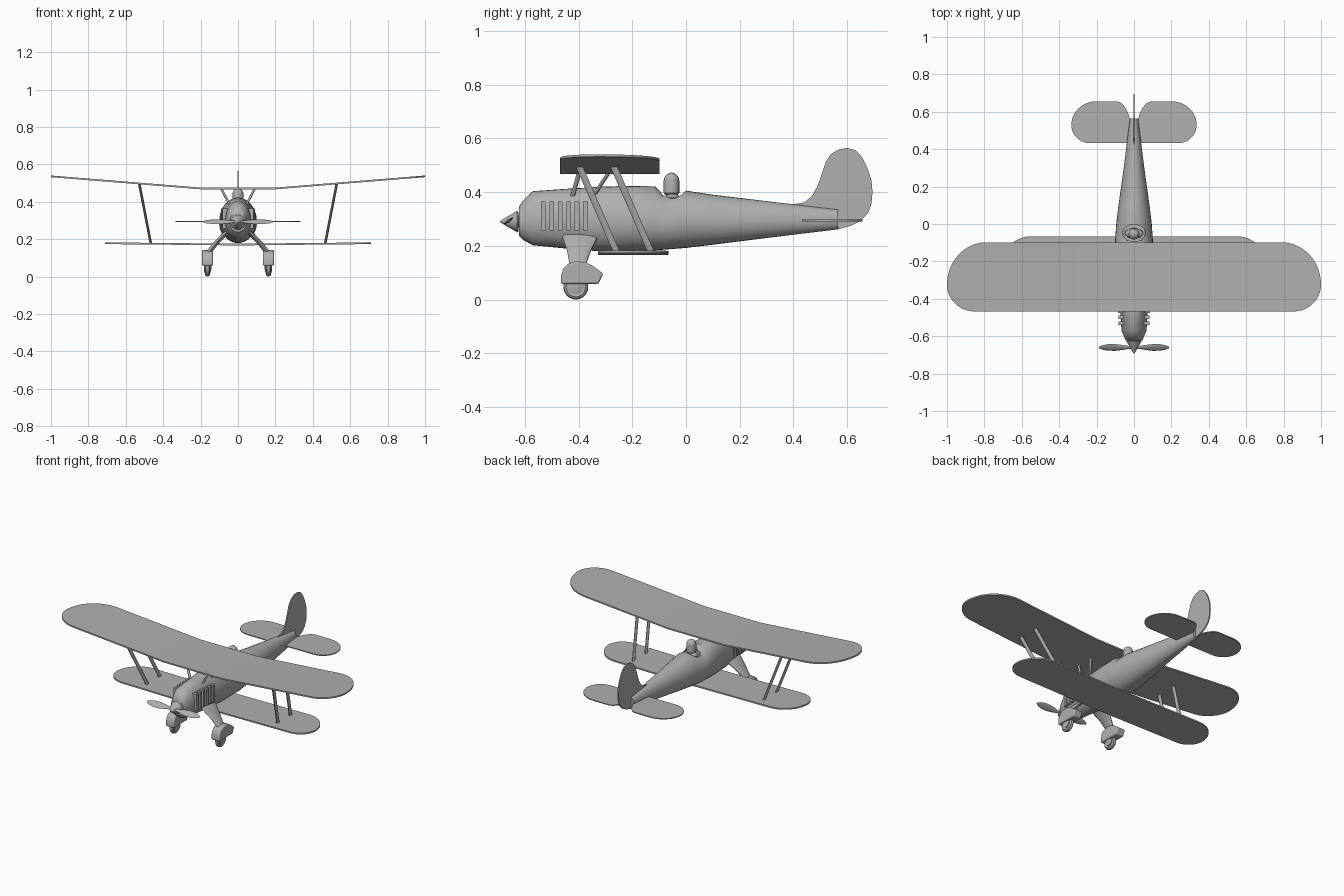
import bpy, bmesh, math
from mathutils import Vector

if "Cube" in bpy.data.objects:
    bpy.data.objects.remove(bpy.data.objects["Cube"])

grey = bpy.data.materials.new("plain grey")
grey.diffuse_color = (0.433, 0.433, 0.433, 1)
grey.use_nodes = True
grey.node_tree.nodes["Principled BSDF"].inputs["Base Color"].default_value = grey.diffuse_color


def finish(name, bm, smooth=35):
    bmesh.ops.remove_doubles(bm, verts=bm.verts, dist=1e-5)
    bmesh.ops.recalc_face_normals(bm, faces=bm.faces)
    me = bpy.data.meshes.new(name)
    bm.to_mesh(me)
    bm.free()
    me.materials.append(grey)
    ob = bpy.data.objects.new(name, me)
    bpy.context.collection.objects.link(ob)
    bpy.ops.object.select_all(action='DESELECT')
    ob.select_set(True)
    bpy.context.view_layer.objects.active = ob
    if smooth:
        bpy.ops.object.shade_smooth_by_angle(angle=math.radians(smooth))
    return ob


def loft(name, rings, smooth=35):
    """Skin a list of equal-length point rings and cap both ends."""
    bm = bmesh.new()
    vs = [[bm.verts.new(p) for p in r] for r in rings]
    n = len(vs[0])
    for a, b in zip(vs, vs[1:]):
        for i in range(n):
            j = (i + 1) % n
            bm.faces.new((a[i], a[j], b[j], b[i]))
    bm.faces.new(vs[0])
    bm.faces.new(vs[-1])
    return finish(name, bm, smooth)


def oval(c, u, v, n=20):
    c, u, v = Vector(c), Vector(u), Vector(v)
    return [c + u * math.cos(2 * math.pi * i / n) + v * math.sin(2 * math.pi * i / n) for i in range(n)]


def flat_oval(x, y, z, rx, ry, n=20):
    return oval((x, y, z), (rx, 0, 0), (0, ry, 0), n)


def turned(name, x, z, profile, n=24):
    """Round part along y from (y, radius) pairs."""
    return loft(name, [oval((x, y, z), (r, 0, 0), (0, 0, r), n) for y, r in profile])


def plate(name, outline, x, half):
    """Side-on outline of (y, z) points with thickness along x."""
    return loft(name, [[(x + d, y, z) for y, z in outline] for d in (-half, half)], 30)


def panel(name, sections, thick):
    """Symmetric thin surface from (x, front y, back y, z) sections of one half."""
    full = [(-x, a, b, z) for x, a, b, z in reversed(sections) if x > 0] + sections
    h = thick / 2
    return loft(name, [[(x, a, z - h), (x, b, z - h), (x, b, z + h), (x, a, z + h)]
                       for x, a, b, z in full], 30)


def tip_sections(span, y0, y1, mid, front_tip, back_tip, height):
    """Rounded end whose front and back corners have different lengths."""
    start = span - max(front_tip, back_tip)
    secs = []
    for i in range(15):
        x = start + (span - start) * math.sin(math.pi / 2 * i / 14)
        f, b = [max(math.sqrt(max(0, 1 - max(0, (x - span + t) / t) ** 2)), .1) for t in (front_tip, back_tip)]
        secs.append((x, mid - (mid - y0) * f, mid + (y1 - mid) * b, height(x)))
    return secs


def wing(name, thick, height, span, y0, y1, *tip):
    inner = [(x, y0, y1, height(x)) for x in (0, .1, .2, .4)]
    return panel(name, inner + tip_sections(span, y0, y1, *tip, height), thick)


# Fuselage: egg-shaped stations (y, bottom, top, half width)
stations = [(-.622, .238, .345, .045), (-.607, .222, .368, .051), (-.57, .202, .403, .067),
            (-.46, .191, .411, .074), (-.33, .180, .419, .088), (-.22, .179, .423, .097),
            (-.115, .183, .421, .101), (-.088, .185, .395, .101), (0, .192, .405, .095),
            (.1, .204, .39, .083), (.3, .229, .366, .055), (.565, .261, .335, .022)]
rings = []
for y, zb, zt, hw in stations:
    zc = zb + (zt - zb) * .47
    ring = []
    for i in range(32):
        a = 2 * math.pi * i / 32
        s = math.sin(a)
        ring.append((hw * math.cos(a), y, zc + s * ((zt - zc) if s > 0 else (zc - zb))))
    rings.append(ring)
fuselage = loft("fuselage", rings, 40)

# Cockpit opening
cutter = loft("cockpit_cutter", [flat_oval(0, -.048, z, .06, .046, 24) for z in (.345, .5)], 0)
cutter.hide_render = True
cut = fuselage.modifiers.new("cockpit", 'BOOLEAN')
cut.operation = 'DIFFERENCE'
cut.solver = 'EXACT'
cut.object = cutter
bpy.context.view_layer.objects.active = fuselage
bpy.ops.object.modifier_apply(modifier=cut.name)
bpy.data.objects.remove(cutter)

# Pilot
dome = [(.029 * math.cos(a), .442 + .03 * math.sin(a)) for a in (0, .3, .6, .9, 1.2, 1.5)]
loft("pilot_head", [flat_oval(0, -.054, z, r, r) for r, z in [(.02, .36), (.02, .386), (.029, .396)] + dome])
loft("pilot_shoulders", [flat_oval(0, -.05, z, rx, ry)
                         for z, rx, ry in ((.34, .05, .028), (.38, .048, .027), (.394, .025, .018))])

# Wings
wing("upper_wing", .009, lambda x: .471 + max(0, x - .2) * .081, 1.0, -.468, -.098, -.325, .15, .21)
wing("lower_wing", .009, lambda x: .171 + x * .010, .71, -.328, -.066, -.225, .11, .16)

# Tailplane with notched inner trailing edge
tail = [(0, .432, .555, .294), (.022, .432, .56, .294), (.03, .432, .59, .294), (.045, .432, .62, .294),
        (.065, .432, .645, .294), (.09, .432, .656, .294)]
tail += tip_sections(.335, .432, .656, .53, .1, .135, lambda x: .294)
panel("tailplane", tail, .006)

# Fin and rudder
plate("fin", [(.40, .355), (.44, .361), (.47, .386), (.492, .428), (.52, .512), (.54, .542), (.57, .559),
              (.60, .564), (.63, .556), (.655, .53), (.675, .49), (.69, .445), (.694, .40), (.69, .355),
              (.677, .32), (.65, .293), (.615, .275), (.565, .261), (.50, .30)], 0, .004)

# Propeller, both blades pitched the same way from the side
turned("spinner", 0, .290, [(-.692, .002), (-.675, .013), (-.65, .027), (-.628, .04), (-.624, .036)])
turned("propeller_shaft", 0, .290, [(-.63, .022), (-.61, .022)], 12)
pitch = math.radians(35)
u, v = Vector((0, math.cos(pitch), math.sin(pitch))), Vector((0, -math.sin(pitch), math.cos(pitch)))
for side in (-1, 1):
    blade = []
    for x, c in ((.0, .008), (.03, .009), (.06, .016), (.10, .022), (.14, .021), (.17, .014), (.188, .004)):
        blade.append(oval((side * x, -.66, .293), u * c, v * max(.002, .007 - .025 * x), 12))
    loft("propeller_blade", blade)


def strut(name, a, b, rx, ry):
    return loft(name, [flat_oval(*p, rx, ry, 10) for p in (a, b)], 50)


for s in (-1, 1):
    # Wing struts
    for dy in (0, .128):
        strut("wing_strut", (s * .528, -.398 + dy, .497), (s * .466, -.258 + dy, .176), .007, .014)
    strut("front_cabin_strut", (s * .09, -.398, .471), (s * .045, -.422, .385), .007, .009)
    strut("rear_cabin_strut", (s * .09, -.288, .471), (s * .045, -.345, .385), .007, .009)

    # Exhaust stubs
    for i in range(6):
        y = -.531 + i * .0315
        stub = [(y - .009, .257), (y + .009, .257), (y + .009, .364), (y - .009, .364)]
        plate("exhaust_stub", stub, s * (.064 + i * .002), .018)

    # Landing gear leg, wheel cover and wheel
    loft("gear_leg", [flat_oval(s * x, y, z, rx, ry) for x, y, z, rx, ry in
                      ((.045, -.393, .248, .018, .07), (.07, -.394, .228, .018, .064),
                       (.115, -.398, .182, .017, .045), (.16, -.403, .125, .017, .029))])
    pant = plate("wheel_cover", [(-.465, .058), (-.465, .088), (-.457, .115), (-.44, .132), (-.41, .142),
                                 (-.375, .139), (-.345, .124), (-.308, .096), (-.326, .058)], s * .163, .029)
    bev = pant.modifiers.new("rounded", 'BEVEL')
    bev.width = .007
    bev.segments = 3
    bev.limit_method = 'ANGLE'
    bev.angle_limit = math.radians(50)
    wheel = turned("wheel", 0, 0, [(-.012, .03), (-.014, .036), (-.008, .044), (0, .046),
                                   (.008, .044), (.014, .036), (.012, .03)], 28)
    hub = turned("wheel_hub", 0, 0, [(-.02, .012), (-.016, .03), (.016, .03), (.02, .012)], 20)
    # axle runs sideways
    for ob, height in ((wheel, .046), (hub, .05)):
        for p in ob.data.vertices:
            x, y, z = p.co
            p.co = (s * .163 + y, -.41 - x, z + height)
